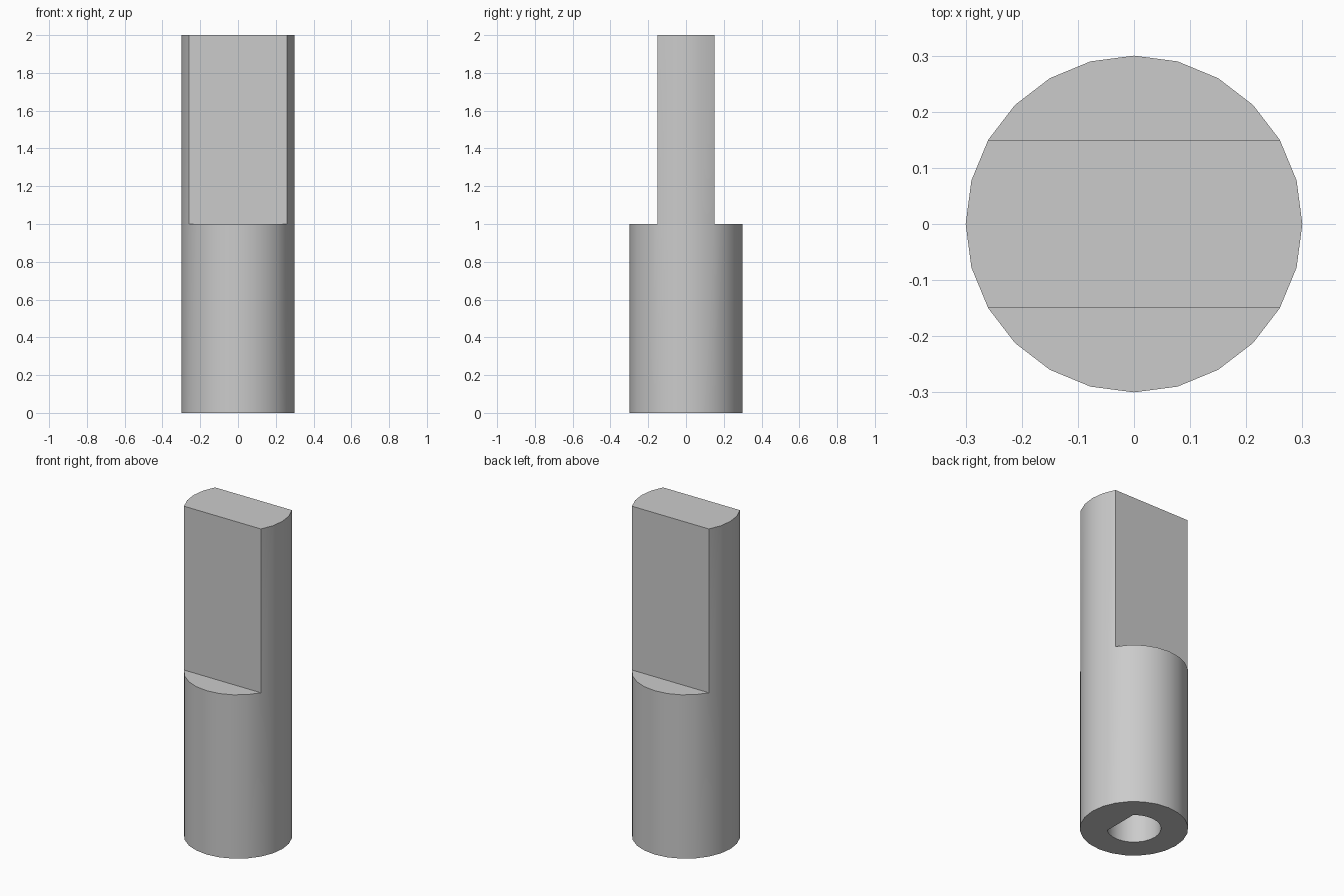
import bpy, bmesh, math

cube = bpy.data.objects.get("Cube")
if cube:
    bpy.data.objects.remove(cube, do_unlink=True)

SIDES = 24
RADIUS, HALF_THICK = 0.3, 0.15
SHOULDER, TOP = 1.0, 2.0
BORE_RADIUS, BORE_FLAT, BORE_DEPTH = 0.15, 0.1, 0.8

grey = bpy.data.materials.new("plain grey")
grey.use_nodes = True
colour = (0.6, 0.6, 0.6, 1)
grey.diffuse_color = colour
grey.node_tree.nodes["Principled BSDF"].inputs["Base Color"].default_value = colour

bm = bmesh.new()


def arc(radius, start, end, steps):
    angles = [start + (end - start) * i / steps for i in range(steps + 1)]
    return [(radius * math.cos(a), radius * math.sin(a)) for a in angles]


def ring(points, z):
    return [bm.verts.new((x, y, z)) for x, y in points]


def wall(lower, upper):
    """Closed band of quads between two rings."""
    for i in range(len(lower)):
        bm.faces.new((lower[i - 1], lower[i], upper[i], upper[i - 1]))


# Round lower shaft
circle = arc(RADIUS, 0, 2 * math.pi, SIDES)[:-1]
base = ring(circle, 0)
middle = ring(circle, SHOULDER)
wall(base, middle)

# Upper tongue: the round profile with two flats
kept = [i for i, p in enumerate(circle) if abs(p[1]) < HALF_THICK + 0.001]
tongue_top = ring([circle[i] for i in kept], TOP)
wall([middle[i] for i in kept], tongue_top)
bm.faces.new(tongue_top)

# Shoulders in front of and behind the tongue
for side in (1, -1):
    bm.faces.new([v for v in middle if v.co.y * side > HALF_THICK - 0.001])

# Blind D-shaped bore in the underside
half_gap = math.acos(BORE_FLAT / BORE_RADIUS)
bore = arc(BORE_RADIUS, half_gap, 2 * math.pi - half_gap, 18)
mouth = ring(bore, 0)
bore_end = ring(bore, BORE_DEPTH)
wall(mouth, bore_end)
bm.faces.new(bore_end)

# Underside between the rim and the bore
rim = [e for e in bm.edges if all(abs(v.co.z) < 0.001 for v in e.verts)]
bmesh.ops.triangle_fill(bm, edges=rim, use_beauty=True)
bmesh.ops.recalc_face_normals(bm, faces=bm.faces[:])

mesh = bpy.data.meshes.new("shaft_adapter")
bm.to_mesh(mesh)
bm.free()
mesh.materials.append(grey)
shaft = bpy.data.objects.new("shaft_adapter", mesh)
bpy.context.collection.objects.link(shaft)

bpy.ops.object.select_all(action="DESELECT")
shaft.select_set(True)
bpy.context.view_layer.objects.active = shaft
bpy.ops.object.shade_smooth_by_angle(angle=math.radians(30))
